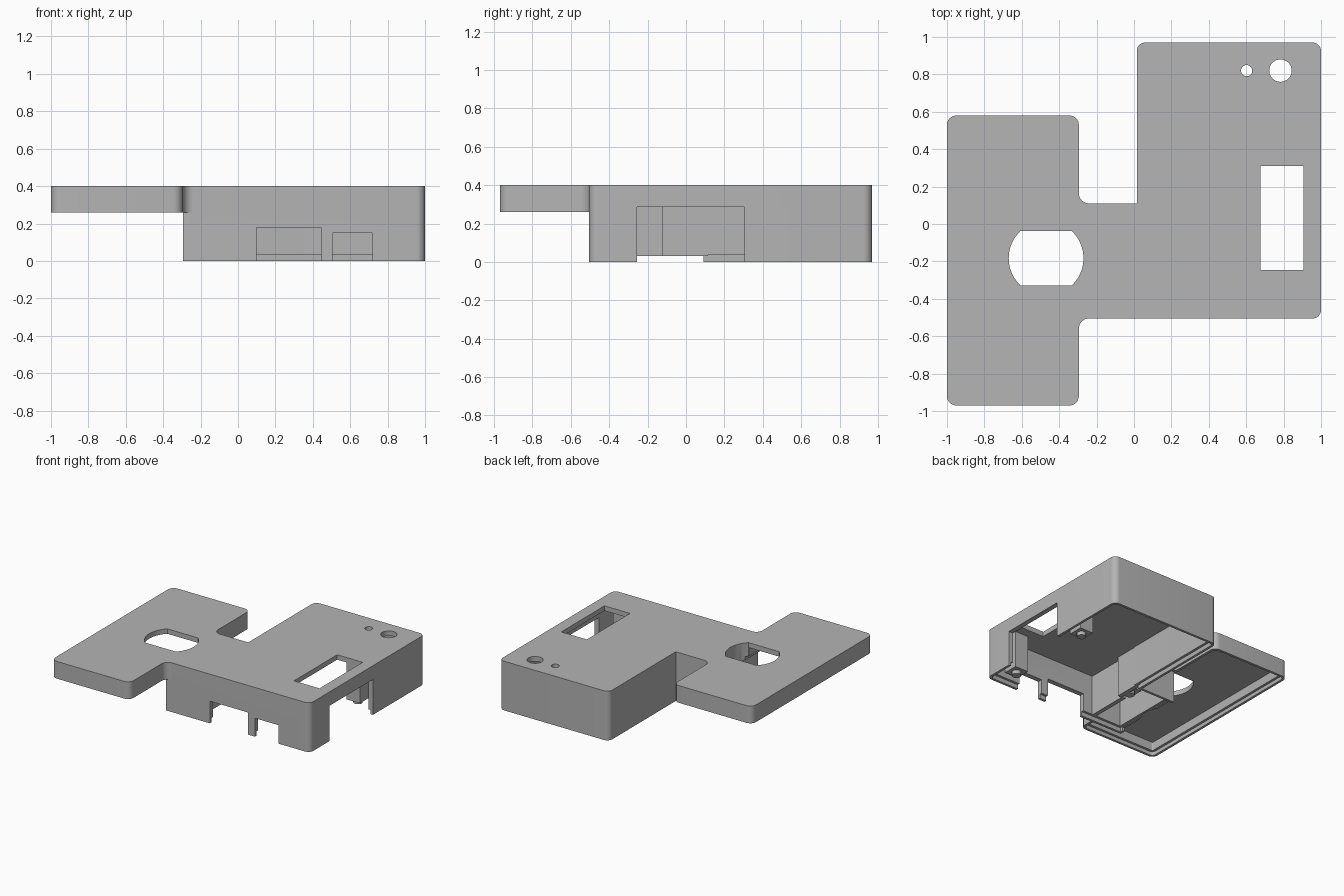
import bpy, bmesh, math
from mathutils import Vector

cube = bpy.data.objects.get("Cube")
if cube:
    bpy.data.objects.remove(cube, do_unlink=True)

grey = bpy.data.materials.new("plain grey")
grey.use_nodes = True
COLOR = (0.46, 0.46, 0.46, 1)
grey.diffuse_color = COLOR
grey.node_tree.nodes["Principled BSDF"].inputs["Base Color"].default_value = COLOR

WALL, LIP, TOP, WING_Z, LID_Z = 0.04, 0.02, 0.4, 0.26, 0.035
ROOF = TOP - WALL


def rounded(corners, steps=8):
    """Outline from (x, y, radius) corners, with tangent arcs."""
    out = []
    for i, (x, y, r) in enumerate(corners):
        p = Vector((x, y))
        if r <= 0:
            out.append(p)
            continue
        a = (Vector(corners[i - 1][:2]) - p).normalized()
        b = (Vector(corners[(i + 1) % len(corners)][:2]) - p).normalized()
        for k in range(steps + 1):
            t = k / steps * math.pi / 2
            out.append(p + r * (a * (1 - math.sin(t)) + b * (1 - math.cos(t))))
    return out


def inset(corners, d):
    """Move a counter-clockwise right-angled outline inwards by d."""
    out = []
    for i, (x, y, r) in enumerate(corners):
        p = Vector((x, y))
        a = (p - Vector(corners[i - 1][:2])).normalized()
        b = (Vector(corners[(i + 1) % len(corners)][:2]) - p).normalized()
        q = p + d * Vector((-a.y - b.y, a.x + b.x))
        out.append((q.x, q.y, max(r - d, 0.01) if r else 0))
    return out


def prism(name, outline, z0, z1):
    bm = bmesh.new()
    face = bm.faces.new([bm.verts.new((p[0], p[1], z0)) for p in outline])
    ext = bmesh.ops.extrude_face_region(bm, geom=[face])
    for v in ext["geom"]:
        if isinstance(v, bmesh.types.BMVert):
            v.co.z = z1
    bmesh.ops.recalc_face_normals(bm, faces=bm.faces)
    mesh = bpy.data.meshes.new(name)
    bm.to_mesh(mesh)
    bm.free()
    mesh.materials.append(grey)
    obj = bpy.data.objects.new(name, mesh)
    bpy.context.collection.objects.link(obj)
    return obj


def rect(x0, x1, y0, y1, r=0):
    return [(x0, y0, r), (x1, y0, r), (x1, y1, r), (x0, y1, r)]


def box(name, x0, x1, y0, y1, z0, z1):
    return prism(name, rect(x0, x1, y0, y1), z0, z1)


def circle(x, y, r, n=32):
    return [(x + r * math.cos(2 * math.pi * k / n), y + r * math.sin(2 * math.pi * k / n))
            for k in range(n)]


def combine(target, tool, operation):
    mod = target.modifiers.new("combine", 'BOOLEAN')
    mod.operation, mod.solver, mod.object = operation, 'EXACT', tool
    tool.hide_render = True
    bpy.context.view_layer.update()
    done = bpy.data.meshes.new_from_object(target.evaluated_get(bpy.context.evaluated_depsgraph_get()))
    target.modifiers.clear()
    target.data = done
    bpy.data.objects.remove(tool, do_unlink=True)


def smooth(obj):
    bpy.ops.object.select_all(action='DESELECT')
    obj.select_set(True)
    bpy.context.view_layer.objects.active = obj
    bpy.ops.object.shade_smooth_by_angle(angle=math.radians(30))


# Outer shell: full-outline upper slab over the deep body
upper = [(-1, -0.97, 0.05), (-0.295, -0.97, 0.05), (-0.295, -0.505, 0.055),
         (1, -0.505, 0.045), (1, 0.97, 0.045), (0.015, 0.97, 0.045),
         (0.015, 0.11, 0), (-0.295, 0.11, 0.055), (-0.295, 0.58, 0.05), (-1, 0.58, 0.05)]
body = [(-0.295, -0.505, 0), (1, -0.505, 0.045), (1, 0.97, 0.045),
        (0.015, 0.97, 0.045), (0.015, 0.11, 0), (-0.295, 0.11, 0)]
wing = rect(-1, -0.295, -0.97, 0.58, 0.05)

shell = prism("shell", rounded(upper), WING_Z, TOP)
combine(shell, prism("lower_body", rounded(body), 0, 0.33), 'UNION')

# Hollow interior, with a stepped lip for the lids
cutters = [
    prism("body_cavity", rounded(inset(body, WALL)), -0.1, ROOF),
    prism("body_lip", rounded(inset(body, LIP)), -0.1, LID_Z),
    prism("wing_cavity", rounded(inset(wing, WALL)), WING_Z - 0.005, ROOF),
    box("wall_gap", -0.32, -0.2, -0.46, 0.09, -0.1, 0.03),
]
# The wing cavity stops at the body wall, so the lip is cut on the wing only
cutters.append(prism("wing_lip", rounded(inset(wing, LIP)), WING_Z - 0.004, WING_Z + 0.03))

# Openings in the front and right walls
cutters += [
    box("wide_port", 0.1, 0.445, -0.6, -0.42, -0.1, 0.18),
    box("narrow_port", 0.505, 0.72, -0.6, -0.42, -0.1, 0.15),
    box("side_opening", 0.9, 1.1, -0.255, 0.305, -0.1, 0.287),
]

# Openings in the roof
flat = math.asin(0.145 / 0.2)
arc = [-flat + 2 * flat * k / 12 for k in range(13)]
hole = [(-0.47 + s * 0.2 * math.cos(a), -0.183 + s * 0.2 * math.sin(a))
        for s in (1, -1) for a in arc]
cutters += [
    prism("button_hole", hole, -0.2, 0.6),
    box("roof_slot", 0.675, 0.905, -0.245, 0.31, 0.3, 0.6),
    prism("large_hole", circle(0.783, 0.82, 0.06), 0.3, 0.6),
    prism("small_hole", circle(0.602, 0.82, 0.03), 0.3, 0.6),
]
for cutter in cutters:
    combine(shell, cutter, 'DIFFERENCE')
smooth(shell)

# Inner partition, stepped part way along
box("partition_back", 0.015, 0.05, -0.125, 0.115, 0.03, ROOF + 0.01)
box("partition_front", -0.02, 0.015, -0.47, -0.12, 0.03, ROOF + 0.01)

# Screw posts with round bosses
for name, x, y in (("front_post", 0.82, -0.38), ("back_post", 0.82, 0.37), ("middle_post", -0.01, -0.06)):
    box(name, x - 0.06, x + 0.06, y - 0.06, y + 0.06, 0.06, ROOF + 0.01)
    smooth(prism(name + "_boss", circle(x, y, 0.035, 24), 0.03, 0.07))
